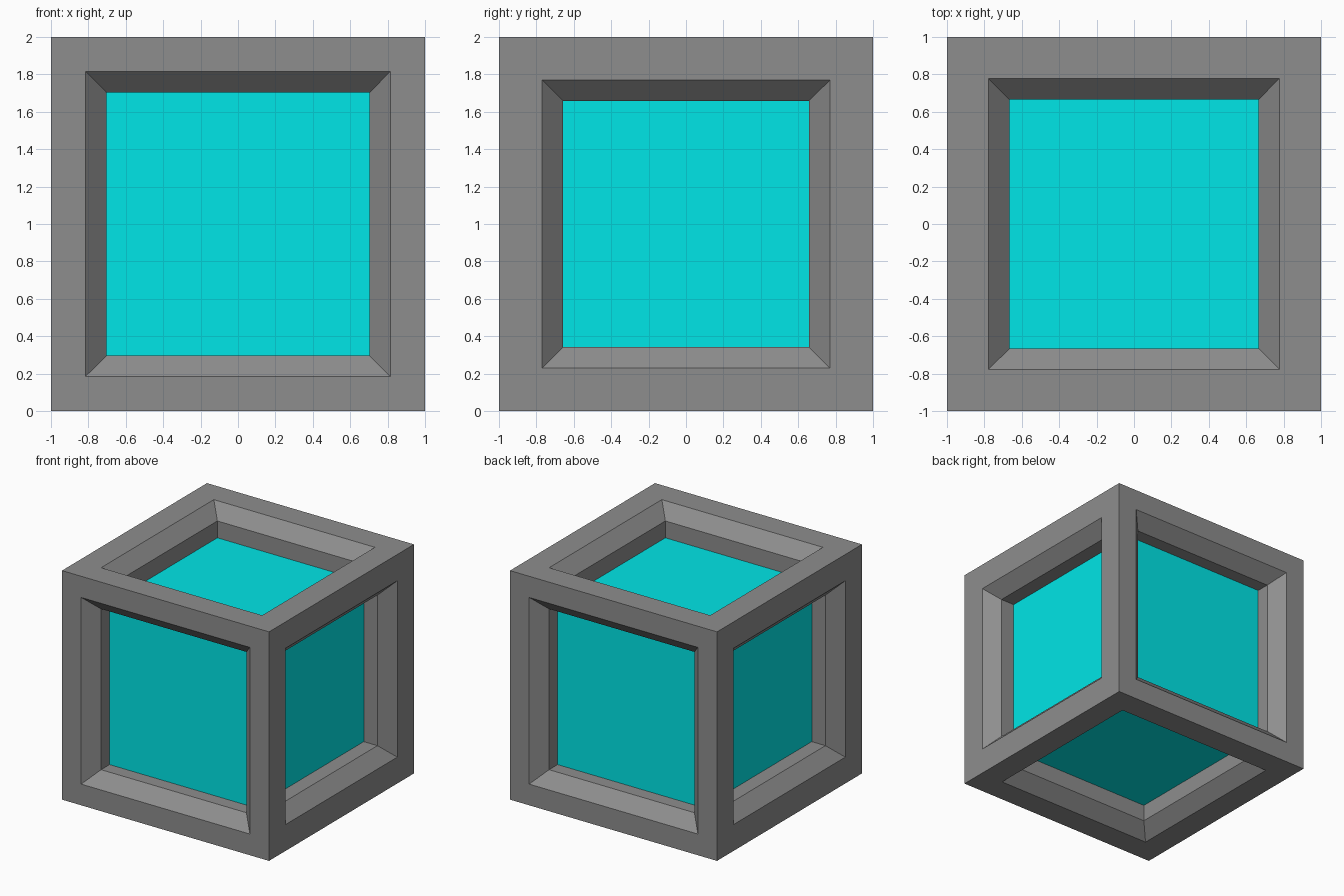
import bpy
import bmesh

old = bpy.data.objects.get("Cube")
if old:
    bpy.data.objects.remove(old)


def make_material(name, color):
    mat = bpy.data.materials.new(name)
    mat.use_nodes = True
    mat.diffuse_color = color
    mat.node_tree.nodes["Principled BSDF"].inputs["Base Color"].default_value = color
    return mat


grey = make_material("frame grey", (0.27, 0.27, 0.27, 1))
cyan = make_material("panel cyan", (0.0, 0.8, 0.81, 1))

# Rim width and panel depth for the side, front/back and top/bottom faces
RIM = (0.23, 0.185, 0.222)
DEPTH = (0.245, 0.23, 0.26)
BEVEL = 0.113

bm = bmesh.new()
bmesh.ops.create_cube(bm, size=2)

for face in list(bm.faces):
    normal = face.normal.copy()
    axis = max(range(3), key=lambda i: abs(normal[i]))

    # Flat rim, then the slope leading into the opening
    bmesh.ops.inset_individual(bm, faces=[face], thickness=RIM[axis],
                               use_even_offset=True)
    bmesh.ops.inset_individual(bm, faces=[face], thickness=BEVEL, depth=-BEVEL,
                               use_even_offset=True)

    # Straight wall down to the recessed panel
    panel = bmesh.ops.extrude_discrete_faces(bm, faces=[face])["faces"][0]
    bmesh.ops.translate(bm, verts=panel.verts, vec=normal * (BEVEL - DEPTH[axis]))
    panel.material_index = 1

bmesh.ops.translate(bm, verts=bm.verts, vec=(0, 0, 1))
bmesh.ops.recalc_face_normals(bm, faces=bm.faces)

# Cube frame with six inset panels
mesh = bpy.data.meshes.new("panelled_cube")
bm.to_mesh(mesh)
bm.free()
mesh.materials.append(grey)
mesh.materials.append(cyan)
cube = bpy.data.objects.new("panelled_cube", mesh)
bpy.context.collection.objects.link(cube)
